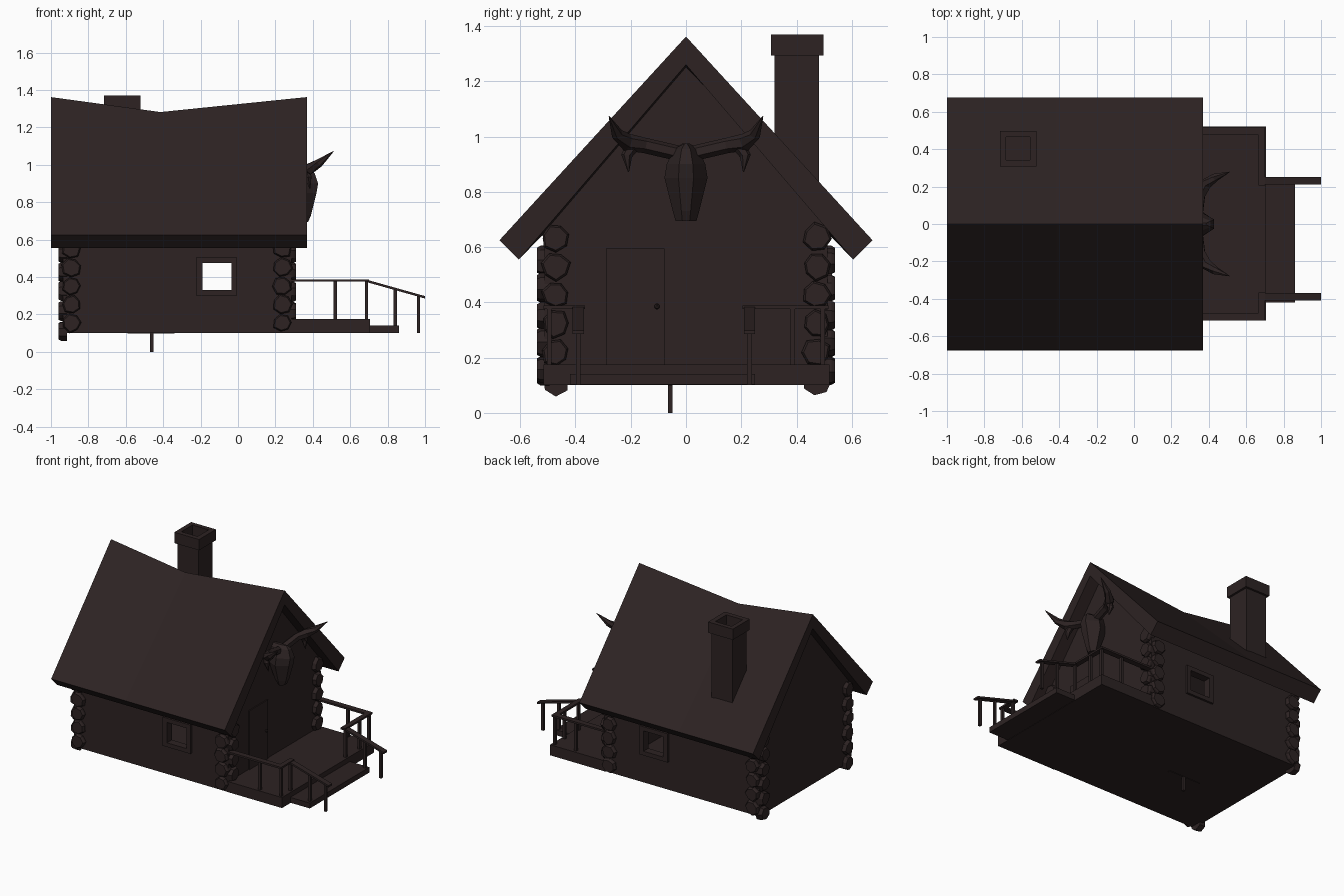
import bpy, bmesh, math, random
from mathutils import Vector

if "Cube" in bpy.data.objects:
    bpy.data.objects.remove(bpy.data.objects["Cube"])

random.seed(4)
wood = bpy.data.materials.new("dark_brown")
wood.diffuse_color = (0.026, 0.0165, 0.0165, 1)
wood.use_nodes = True
wood.node_tree.nodes["Principled BSDF"].inputs["Base Color"].default_value = wood.diffuse_color


def make(name, bm):
    bmesh.ops.recalc_face_normals(bm, faces=bm.faces)
    me = bpy.data.meshes.new(name)
    bm.to_mesh(me)
    bm.free()
    me.materials.append(wood)
    ob = bpy.data.objects.new(name, me)
    bpy.context.collection.objects.link(ob)
    return ob


def add_box(bm, x0, x1, y0, y1, z0, z1):
    vs = bmesh.ops.create_cube(bm, size=1)["verts"]
    for v in vs:
        v.co = ((x0 + x1) / 2 + v.co.x * (x1 - x0),
                (y0 + y1) / 2 + v.co.y * (y1 - y0),
                (z0 + z1) / 2 + v.co.z * (z1 - z0))


def boxes(name, *dims):
    bm = bmesh.new()
    for d in dims:
        add_box(bm, *d)
    return make(name, bm)


def add_loft(bm, rings):
    """Skin a list of equal-length point rings and cap both ends."""
    vs = [[bm.verts.new(p) for p in r] for r in rings]
    n = len(vs[0])
    for a, b in zip(vs, vs[1:]):
        for i in range(n):
            bm.faces.new((a[i], a[(i + 1) % n], b[(i + 1) % n], b[i]))
    bm.faces.new(vs[0])
    bm.faces.new(vs[-1])


def add_tube(bm, path, radii, n=6):
    path = [Vector(p) for p in path]
    rings = []
    for i, p in enumerate(path):
        t = (path[min(i + 1, len(path) - 1)] - path[max(i - 1, 0)]).normalized()
        u = t.cross(Vector((1, 0, 0.1))).normalized()
        w = t.cross(u)
        rings.append([p + radii[i] * (math.cos(a) * u + math.sin(a) * w)
                      for a in (2 * math.pi * k / n for k in range(n))])
    add_loft(bm, rings)


def cut(target, cutter):
    m = target.modifiers.new("cut", "BOOLEAN")
    m.operation, m.object, m.solver = "DIFFERENCE", cutter, "EXACT"
    cutter.hide_render = True
    cutter.hide_set(True)


# Walls: gabled shell with a window hole on each long side
def gable_prism(name, x0, x1, y, z0, z1, apex):
    bm = bmesh.new()
    prof = [(-y, z0), (y, z0), (y, z1), (0, apex), (-y, z1)]
    add_loft(bm, [[(x, p, q) for p, q in prof] for x in (x0, x1)])
    return make(name, bm)


walls = gable_prism("walls", -0.935, 0.285, 0.513, 0.10, 0.67, 1.265)
cut(walls, gable_prism("room_cutter", -0.895, 0.245, 0.473, 0.13, 0.95, 1.5))
cut(walls, boxes("window_cutter", (-0.19, -0.035, -0.7, 0.7, 0.33, 0.475)))

# Window frames
for s, side in ((-1, "front"), (1, "back")):
    ya, yb = sorted((s * 0.505, s * 0.528))
    boxes(side + "_window_frame",
          (-0.225, -0.19, ya, yb, 0.30, 0.505), (-0.035, -0.005, ya, yb, 0.30, 0.505),
          (-0.19, -0.035, ya, yb, 0.30, 0.33), (-0.19, -0.035, ya, yb, 0.475, 0.505))

# Roof: thick chevron whose ridge sags between the gables
bm = bmesh.new()
rings = []
for x, sag in ((-1.0, 0), (-0.415, 0.08), (0.368, 0)):
    rings.append([(x, 0, 1.362 - sag), (x, 0.675, 0.625), (x, 0.605, 0.555),
                  (x, 0, 1.26 - sag), (x, -0.605, 0.555), (x, -0.675, 0.625)])
add_loft(bm, rings)
make("roof", bm)

# Log ends poking out at the four corners
bm = bmesh.new()


def log(center, axis, length, n=7):
    turn = random.uniform(0, 1)
    rad = [random.uniform(0.045, 0.057) for _ in range(n)]
    rings = []
    for e, k in ((-0.5, 1), (0.2, 1), (0.5, 0.85)):
        ring = []
        for i in range(n):
            a = 2 * math.pi * (i / n) + turn
            c, s = rad[i] * k * math.cos(a), rad[i] * k * math.sin(a)
            o = (e * length, c, s) if axis == "x" else (c, e * length, s)
            ring.append(Vector(center) + Vector(o))
        rings.append(ring)
    add_loft(bm, rings)


for sy in (-1, 1):
    for sx, end_x, mid_x in ((-1, -0.937, -0.89), (1, 0.287, 0.238)):
        for k in range(6):
            if sx < 0 or k:
                log((end_x, sy * 0.472, 0.115 + 0.104 * k), "x", sx * 0.048)
        for k in range(5):
            log((mid_x, sy * 0.517, 0.155 + 0.099 * k), "y", sy * 0.046)
make("corner_logs", bm)

# Chimney: hollow shaft under a wider hollow cap
shaft = boxes("chimney_shaft", (-0.703, -0.537, 0.321, 0.482, 0.70, 1.30))
cap = boxes("chimney_cap", (-0.717, -0.522, 0.307, 0.497, 1.293, 1.37))
hole = boxes("flue_cutter", (-0.685, -0.557, 0.341, 0.465, 1.10, 1.5))
cut(cap, hole)
cut(shaft, hole)

# Door with knob
boxes("door", (0.275, 0.292, -0.29, -0.077, 0.17, 0.595))
bm = bmesh.new()
bmesh.ops.create_icosphere(bm, subdivisions=1, radius=0.011)
bmesh.ops.translate(bm, vec=(0.30, -0.105, 0.385), verts=bm.verts)
make("door_knob", bm)

# Porch deck and step
boxes("porch_deck", (0.27, 0.707, -0.515, 0.52, 0.10, 0.175))
boxes("porch_step", (0.70, 0.86, -0.42, 0.25, 0.102, 0.14))

# Porch railings: flat handrails on thin posts
bm = bmesh.new()
for s, outer, inner in ((-1, -0.495, -0.39), (1, 0.495, 0.23)):
    add_box(bm, 0.28, 0.70, outer - 0.02, outer + 0.02, 0.375, 0.388)
    ya, yb = sorted((outer, inner - s * 0.025))
    add_box(bm, 0.665, 0.70, ya, yb, 0.375, 0.388)
    posts = [(0.52, outer, 0.17, 0.38), (0.687, outer, 0.17, 0.38),
             (0.687, inner, 0.17, 0.38), (0.84, inner, 0.13, 0.335),
             (0.965, inner, 0.10, 0.30)]
    if s > 0:
        posts.append((0.687, 0.385, 0.17, 0.38))
    for x, y, z0, z1 in posts:
        add_box(bm, x - 0.009, x + 0.009, y - 0.009, y + 0.009, z0, z1)
    # sloping stair rail
    add_loft(bm, [[(x, inner - 0.02, z), (x, inner + 0.02, z),
                   (x, inner + 0.02, z - 0.013), (x, inner - 0.02, z - 0.013)]
                  for x, z in ((0.68, 0.388), (1.0, 0.298))])
make("porch_railings", bm)

# Thin prop under the floor
boxes("floor_prop", (-0.471, -0.453, -0.066, -0.048, 0.0, 0.11),
      (-0.59, -0.34, -0.066, -0.048, 0.097, 0.105))

# Animal skull: faceted rings stacked from snout to crown
bm = bmesh.new()
rings = []
for z, w, xb, xf in ((0.695, 0.038, 0.33, 0.375), (0.73, 0.048, 0.31, 0.39),
                     (0.85, 0.078, 0.275, 0.42), (0.90, 0.07, 0.27, 0.428),
                     (0.955, 0.045, 0.27, 0.41), (0.975, 0.012, 0.28, 0.385)):
    xm = (xb + xf) / 2
    rings.append([(xf, 0.35 * w, z), (xm, w, z), (xb, 0.6 * w, z),
                  (xb, -0.6 * w, z), (xm, -w, z), (xf, -0.35 * w, z)])
add_loft(bm, rings)
make("skull", bm)

# Horns, each with a small downward spur
bm = bmesh.new()
for s in (-1, 1):
    add_tube(bm, [(0.34, s * 0.03, 0.94), (0.355, s * 0.15, 0.968), (0.385, s * 0.215, 0.98),
                  (0.435, s * 0.25, 1.01), (0.51, s * 0.278, 1.072)],
             [0.028, 0.028, 0.032, 0.022, 0.002])
    add_tube(bm, [(0.365, s * 0.18, 0.985), (0.375, s * 0.215, 0.93), (0.385, s * 0.208, 0.872)],
             [0.028, 0.02, 0.002])
make("horns", bm)
